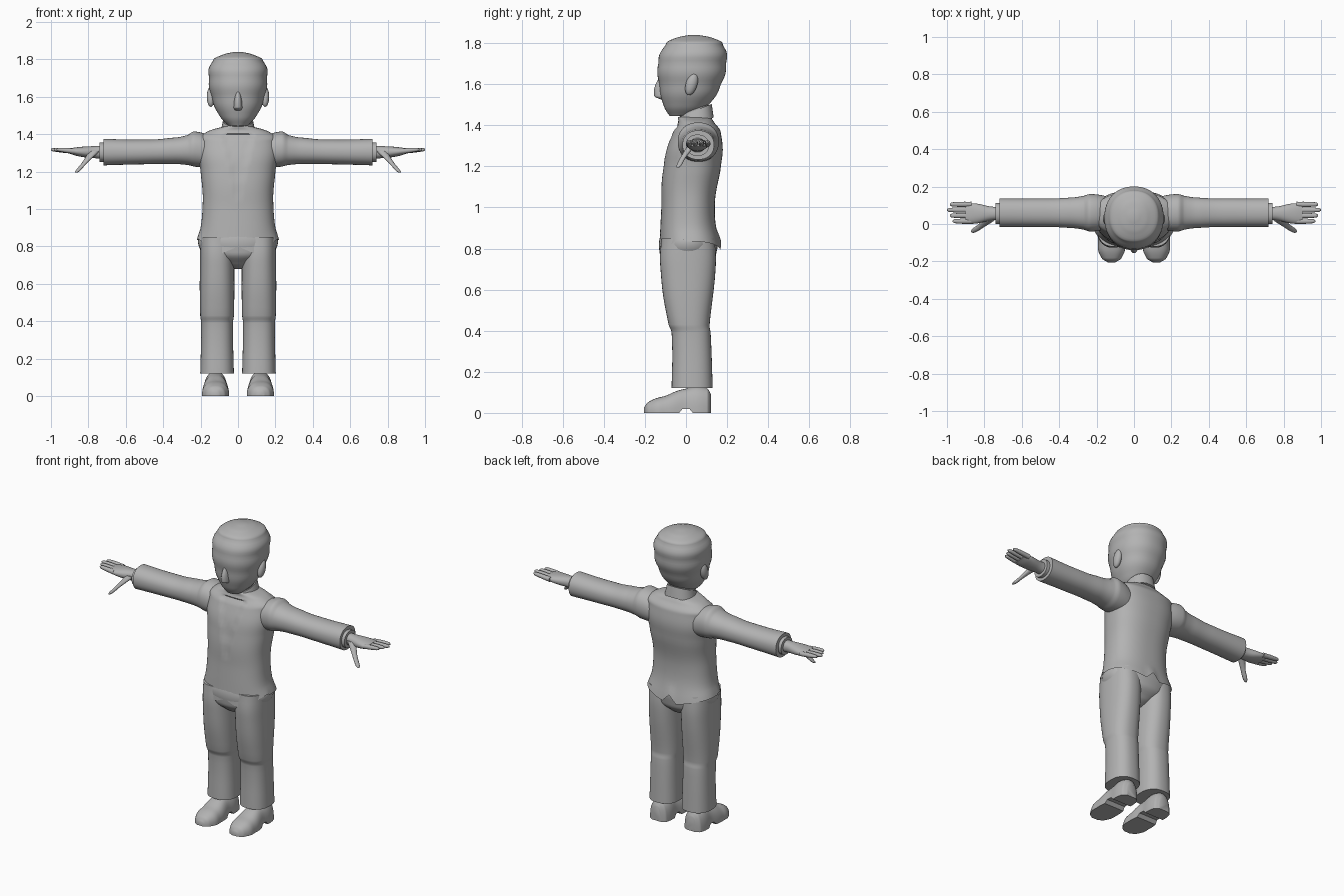
import bpy
import bmesh
import math
from mathutils import Vector, Matrix

cube = bpy.data.objects.get("Cube")
if cube:
    bpy.data.objects.remove(cube)

shade = 0.45
material = bpy.data.materials.new("plain_grey")
material.use_nodes = True
material.diffuse_color = (shade, shade, shade, 1)
shader = material.node_tree.nodes["Principled BSDF"]
shader.inputs["Base Color"].default_value = material.diffuse_color


def smooth_rows(rows, steps):
    """Blend the tangent lines of neighbouring key rows into one smooth curve."""
    keys = [Vector(row) for row in rows]
    tangents = []
    for i in range(len(keys)):
        before, after = keys[max(i - 1, 0)], keys[min(i + 1, len(keys) - 1)]
        tangents.append((after - before) / (after[0] - before[0]))
    result = []
    for i in range(len(keys) - 1):
        start, end = keys[i], keys[i + 1]
        span = end[0] - start[0]
        for step in range(steps):
            u = step / steps
            from_start = start + tangents[i] * span * u
            from_end = end - tangents[i + 1] * span * (1 - u)
            result.append(from_start.lerp(from_end, u * u * (3 - 2 * u)))
    return result + [keys[-1]]


def finish(name, bm, mirror):
    bmesh.ops.recalc_face_normals(bm, faces=bm.faces)
    mesh = bpy.data.meshes.new(name)
    bm.to_mesh(mesh)
    bm.free()
    mesh.materials.append(material)
    part = bpy.data.objects.new(name, mesh)
    bpy.context.collection.objects.link(part)
    bpy.ops.object.select_all(action='DESELECT')
    part.select_set(True)
    bpy.context.view_layer.objects.active = part
    bpy.ops.object.shade_smooth_by_angle(angle=math.radians(45))
    if mirror:
        part.modifiers.new("mirror", 'MIRROR').use_mirror_merge = False


def rounded(value, squareness):
    return math.copysign(abs(value) ** (2 / squareness), value)


def loft(name, axis, rows, across=0, squareness=2.2, mirror=False,
         steps=6, sides=40, warp=None, caps=True):
    """Rows hold: position along the axis, second centre, first and second radius."""
    bm = bmesh.new()
    rings = []
    for along, centre, wide, deep in smooth_rows(rows, steps):
        ring = []
        for side in range(sides):
            angle = math.tau * side / sides
            u = across + wide * rounded(math.cos(angle), squareness)
            v = centre + deep * rounded(math.sin(angle), squareness)
            point = Vector({'x': (along, u, v), 'y': (u, along, v), 'z': (u, v, along)}[axis])
            if warp:
                warp(point)
            ring.append(bm.verts.new(point))
        rings.append(ring)
    for lower, upper in zip(rings, rings[1:]):
        for side in range(sides):
            after = (side + 1) % sides
            bm.faces.new((lower[side], lower[after], upper[after], upper[side]))
    if caps:
        bm.faces.new(rings[0])
        bm.faces.new(rings[-1])
    finish(name, bm, mirror)


# Jacket with pointed hem, back vent and shallow V opening
def tailor(point):
    x = abs(point.x)
    if point.y < 0:
        hem = max(0.8 - 0.45 * x, 0.68 + 0.75 * x)
        if x < (point.z - 1.07) / 4 and point.z < 1.4:
            point.y += 0.007
    else:
        hem = max(0.84 - x, 0.78 + x / 4)
    influence = min(max((0.9 - point.z) * 10, 0), 1)
    point.z += (hem - 0.8) * influence


loft("jacket", 'z', [(0.8, 0.02, 0.22, 0.15), (1, 0.01, 0.19, 0.13), (1.2, 0.03, 0.2, 0.14),
                     (1.36, 0.05, 0.21, 0.12), (1.41, 0.05, 0.17, 0.09), (1.44, 0.04, 0.08, 0.08)],
     squareness=2.4, steps=8, sides=80, warp=tailor, caps=False)


# Collar that rises toward the back, with the neck inside
def raise_back(point):
    point.z += 0.4 * (point.y - 0.04)


loft("collar", 'z', [(1.4, 0.045, 0.095, 0.09), (1.47, 0.045, 0.08, 0.08)], warp=raise_back)
loft("neck", 'z', [(1.4, 0.04, 0.075, 0.07), (1.55, 0.04, 0.075, 0.07)])

# Head, nose and ears
loft("head", 'z', [(1.445, -0.02, 0.05, 0.06), (1.5, 0, 0.1, 0.11), (1.6, 0.02, 0.14, 0.15),
                   (1.7, 0.03, 0.155, 0.165), (1.79, 0.04, 0.135, 0.14), (1.825, 0.04, 0.08, 0.09),
                   (1.84, 0.04, 0.02, 0.02)], sides=48)
loft("nose", 'z', [(1.525, -0.11, 0.015, 0.01), (1.545, -0.11, 0.024, 0.045),
                   (1.64, -0.11, 0.01, 0.02)], sides=16)

ear = bmesh.new()
placement = (Matrix.Translation((0.145, 0.027, 1.6)) @ Matrix.Rotation(-0.3, 4, 'X')
             @ Matrix.Diagonal((0.022, 0.028, 0.056, 1)))
bmesh.ops.create_uvsphere(ear, u_segments=20, v_segments=12, radius=1, matrix=placement)
finish("ear", ear, True)

# Trousers: joined seat and two legs
loft("trouser_seat", 'z', [(0.68, 0.01, 0.03, 0.04), (0.71, 0.01, 0.09, 0.09),
                           (0.78, 0.01, 0.2, 0.138), (0.9, 0.015, 0.19, 0.13)])
loft("trouser_leg", 'z', [(0.12, 0.03, 0.09, 0.1), (0.39, 0.025, 0.085, 0.095),
                          (0.43, 0.015, 0.09, 0.1), (0.7, 0.01, 0.092, 0.134),
                          (0.85, 0.01, 0.09, 0.13)],
     across=0.112, squareness=2.4, mirror=True)


# Shoes: half tubes with a flat sole, raised at the arch
def flatten_sole(point):
    arch = -0.03 < point.y < 0.02
    point.z = max(point.z, 0.02 if arch else 0)


loft("shoe", 'y', [(-0.205, 0, 0.02, 0.025), (-0.18, 0, 0.054, 0.055), (-0.1, 0, 0.072, 0.083),
                   (0, 0, 0.063, 0.118), (0.1, 0, 0.058, 0.12), (0.122, 0, 0.03, 0.09)],
     across=0.12, squareness=2.5, mirror=True, warp=flatten_sole)

# Sleeves with hollow ends, and shirt cuffs
loft("sleeve", 'x', [(0.13, 1.3, 0.085, 0.08), (0.23, 1.32, 0.1, 0.094), (0.27, 1.315, 0.09, 0.08),
                     (0.36, 1.31, 0.08, 0.07), (0.5, 1.305, 0.076, 0.066),
                     (0.72, 1.304, 0.077, 0.071)],
     across=0.06, mirror=True, caps=False)
loft("sleeve_lining", 'x', [(0.7, 1.304, 0.06, 0.055), (0.72, 1.304, 0.077, 0.071)],
     across=0.06, mirror=True)
loft("cuff", 'x', [(0.68, 1.303, 0.056, 0.052), (0.74, 1.303, 0.056, 0.052)],
     across=0.056, mirror=True)

# Hands: palm, four fingers fanned by rule, and a slanted thumb
loft("palm", 'x', [(0.72, 1.303, 0.036, 0.036), (0.77, 1.304, 0.038, 0.032),
                   (0.85, 1.306, 0.054, 0.025), (0.9, 1.31, 0.05, 0.014)],
     across=0.056, mirror=True)
for i, finger in enumerate(("index", "middle", "ring", "little")):
    tip = 1 - 0.015 * abs(i - 2)
    loft(finger + "_finger", 'x', [(0.87, 1.308, 0.014, 0.014), (tip - 0.015, 1.317, 0.011, 0.01),
                                   (tip, 1.317, 0.004, 0.004)],
         across=0.015 + 0.03 * i, sides=12, mirror=True)


def slant(point):
    drop = 1.3 - point.z
    point.x += drop * 0.85
    point.y -= drop * 0.55


loft("thumb", 'z', [(1.194, 0.018, 0.006, 0.006), (1.205, 0.018, 0.012, 0.012),
                    (1.25, 0.018, 0.015, 0.014), (1.31, 0.03, 0.03, 0.022)],
     across=0.775, sides=14, mirror=True, warp=slant)
